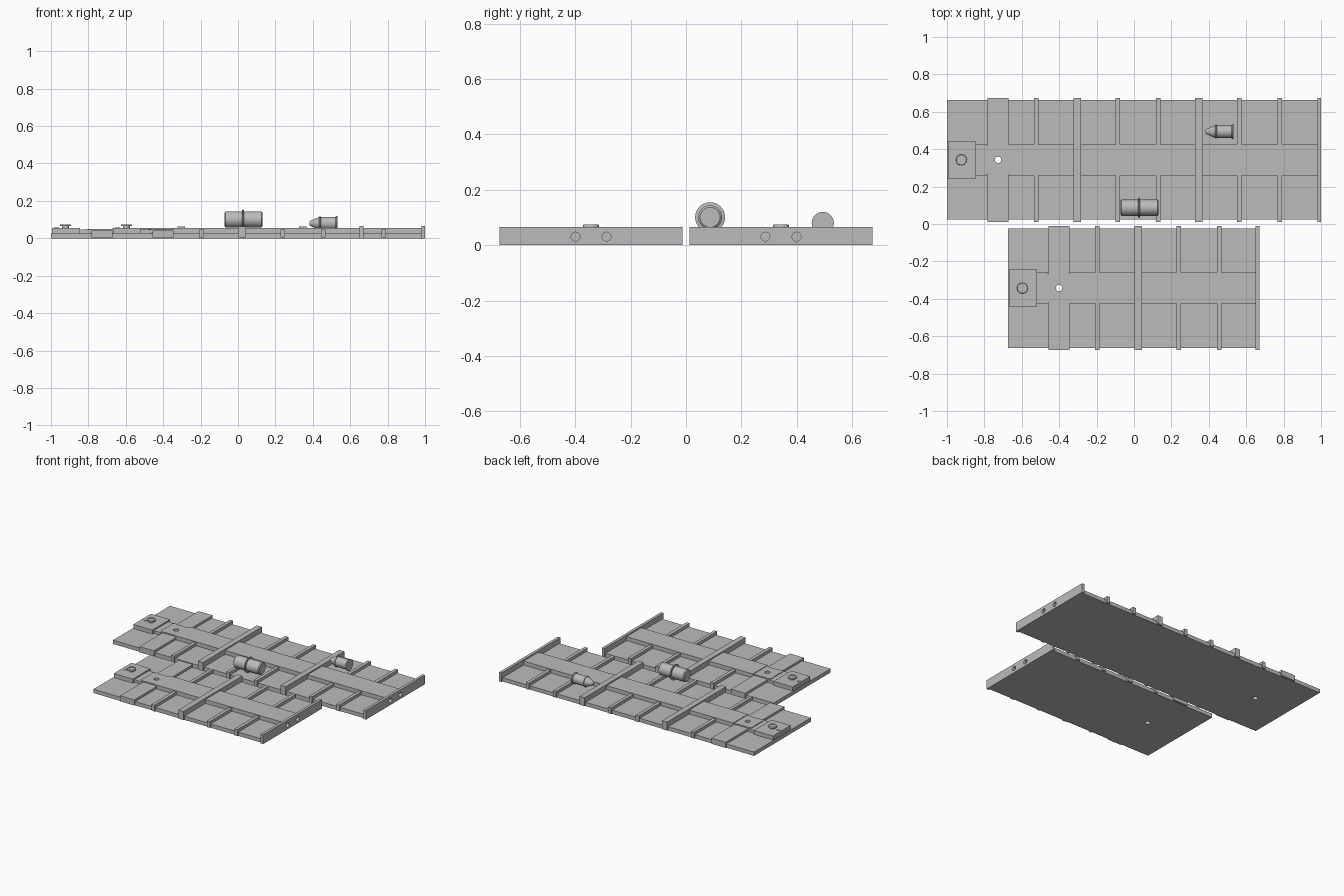
import bpy, bmesh, math
from mathutils import Matrix

if "Cube" in bpy.data.objects:
    bpy.data.objects.remove(bpy.data.objects["Cube"])

grey = bpy.data.materials.new("plain grey")
grey.diffuse_color = (0.5, 0.5, 0.5, 1)
grey.use_nodes = True
grey.node_tree.nodes["Principled BSDF"].inputs["Base Color"].default_value = grey.diffuse_color


def finish(name, bm, smooth=False):
    bmesh.ops.recalc_face_normals(bm, faces=bm.faces)
    me = bpy.data.meshes.new(name)
    bm.to_mesh(me)
    bm.free()
    ob = bpy.data.objects.new(name, me)
    bpy.context.collection.objects.link(ob)
    me.materials.append(grey)
    if smooth:
        bpy.ops.object.select_all(action='DESELECT')
        ob.select_set(True)
        bpy.context.view_layer.objects.active = ob
        bpy.ops.object.shade_smooth_by_angle(angle=math.radians(35))
    return ob


def box(name, x0, x1, y0, y1, z0, z1):
    bm = bmesh.new()
    bmesh.ops.create_cube(bm, size=1)
    for v in bm.verts:
        v.co = ((x0 + x1) / 2 + v.co.x * (x1 - x0),
                (y0 + y1) / 2 + v.co.y * (y1 - y0),
                (z0 + z1) / 2 + v.co.z * (z1 - z0))
    return finish(name, bm)


def lathe(name, profile, origin, along_x=False, n=40):
    """Closed solid turned from (radius, distance) points."""
    bm = bmesh.new()
    rings = []
    for r, h in profile:
        rings.append([bm.verts.new((r * math.cos(2 * math.pi * i / n),
                                    r * math.sin(2 * math.pi * i / n), h)) for i in range(n)])
    for a, b in zip(rings, rings[1:]):
        for i in range(n):
            j = (i + 1) % n
            bm.faces.new((a[i], a[j], b[j], b[i]))
    bm.faces.new(rings[0])
    bm.faces.new(rings[-1])
    turn = Matrix.Rotation(math.pi / 2, 4, 'Y') if along_x else Matrix.Identity(4)
    bmesh.ops.transform(bm, matrix=Matrix.Translation(origin) @ turn, verts=bm.verts)
    return finish(name, bm, True)


def lobed_pad(name, cx, cy, z0, z1):
    """Square pad with rounded corners and pinched sides."""
    bm = bmesh.new()
    outline = []
    for i in range(64):
        a = 2 * math.pi * i / 64
        r = 0.083 - 0.013 * math.cos(4 * a) + 0.004 * math.cos(8 * a)
        outline.append(bm.verts.new((cx + r * math.cos(a), cy + r * math.sin(a), z0)))
    base = bm.faces.new(outline)
    top = bmesh.ops.extrude_face_region(bm, geom=[base])['geom']
    bmesh.ops.translate(bm, vec=(0, 0, z1 - z0),
                        verts=[v for v in top if isinstance(v, bmesh.types.BMVert)])
    return finish(name, bm)


def drill(cutter, targets):
    cutter.hide_render = True
    cutter.hide_viewport = True
    for ob in targets:
        m = ob.modifiers.new("hole", 'BOOLEAN')
        m.operation = 'DIFFERENCE'
        m.solver = 'EXACT'
        m.object = cutter


def deck(label, x0, x1, cy, thin, thick):
    def part(name, a, b, half, z0, z1):
        return box(label + "_" + name, a, b, cy - half, cy + half, z0, z1)

    # floor plate, centre spine and front plate
    floor = part("floor", x0, x1 - 0.02, 0.32, 0, 0.027)
    part("spine", x0 + 0.33, x1 - 0.02, 0.083, 0.027, 0.055)
    neck = part("neck", x0 + 0.155, x0 + 0.215, 0.083, 0.027, 0.046)
    plate = part("front_plate", x0 + 0.005, x0 + 0.155, 0.099, 0.027, 0.056)

    # cross members
    bolster = part("bolster", x0 + 0.217, x0 + 0.329, 0.331, 0.003, 0.043)
    for i, x in enumerate(thin):
        part(f"thin_rib_{i}", x - 0.012, x + 0.012, 0.331, 0.003, 0.048)
    for i, x in enumerate(thick):
        part(f"thick_rib_{i}", x - 0.02, x + 0.02, 0.331, 0.003, 0.064)
    end = part("end_plate", x1 - 0.02, x1, 0.331, 0, 0.065)

    # pivot pad with a through hole
    px = x0 + 0.273
    pad = lobed_pad(label + "_pivot_pad", px, cy, 0.03, 0.051)
    hole = lathe(label + "_pivot_cutter", [(0.017, -0.05), (0.017, 0.1)], (px, cy, 0))
    drill(hole, [floor, bolster, pad])

    # buffer holes in the end plate
    for s in (-1, 1):
        c = lathe(f"{label}_buffer_cutter_{s}", [(0.016, -0.05), (0.016, 0.05)],
                  (x1, cy + s * 0.056, 0.031), True, 24)
        drill(c, [end])

    # knob and small pin on the front plate
    lathe(label + "_knob", [(0.019, 0.05), (0.019, 0.066), (0.029, 0.066), (0.029, 0.072),
                            (0.027, 0.075), (0.018, 0.075), (0.018, 0.072)],
          (x0 + 0.077, cy, 0), n=32)
    lathe(label + "_pin", [(0.013, 0.05), (0.013, 0.059)], (x0 + 0.03, cy, 0), n=24)


deck("long_deck", -1.0, 1.0, 0.343,
     [-0.523, -0.088, 0.129, 0.562, 0.778], [-0.304, 0.346])
deck("short_deck", -0.674, 0.67, -0.343,
     [-0.197, 0.238, 0.455], [0.022])

# barrel with a middle flange
lathe("barrel", [(0.036, -0.072), (0.043, -0.066), (0.043, 0.022), (0.054, 0.024),
                 (0.054, 0.03), (0.043, 0.032), (0.043, 0.125), (0.036, 0.131)],
      (0, 0.087, 0.101), True)

# capsule with a tapered nose
lathe("capsule", [(0.008, 0.382), (0.014, 0.387), (0.034, 0.434), (0.038, 0.436),
                  (0.038, 0.441), (0.034, 0.443), (0.034, 0.521), (0.04, 0.526),
                  (0.04, 0.532)], (0, 0.494, 0.08), True)
